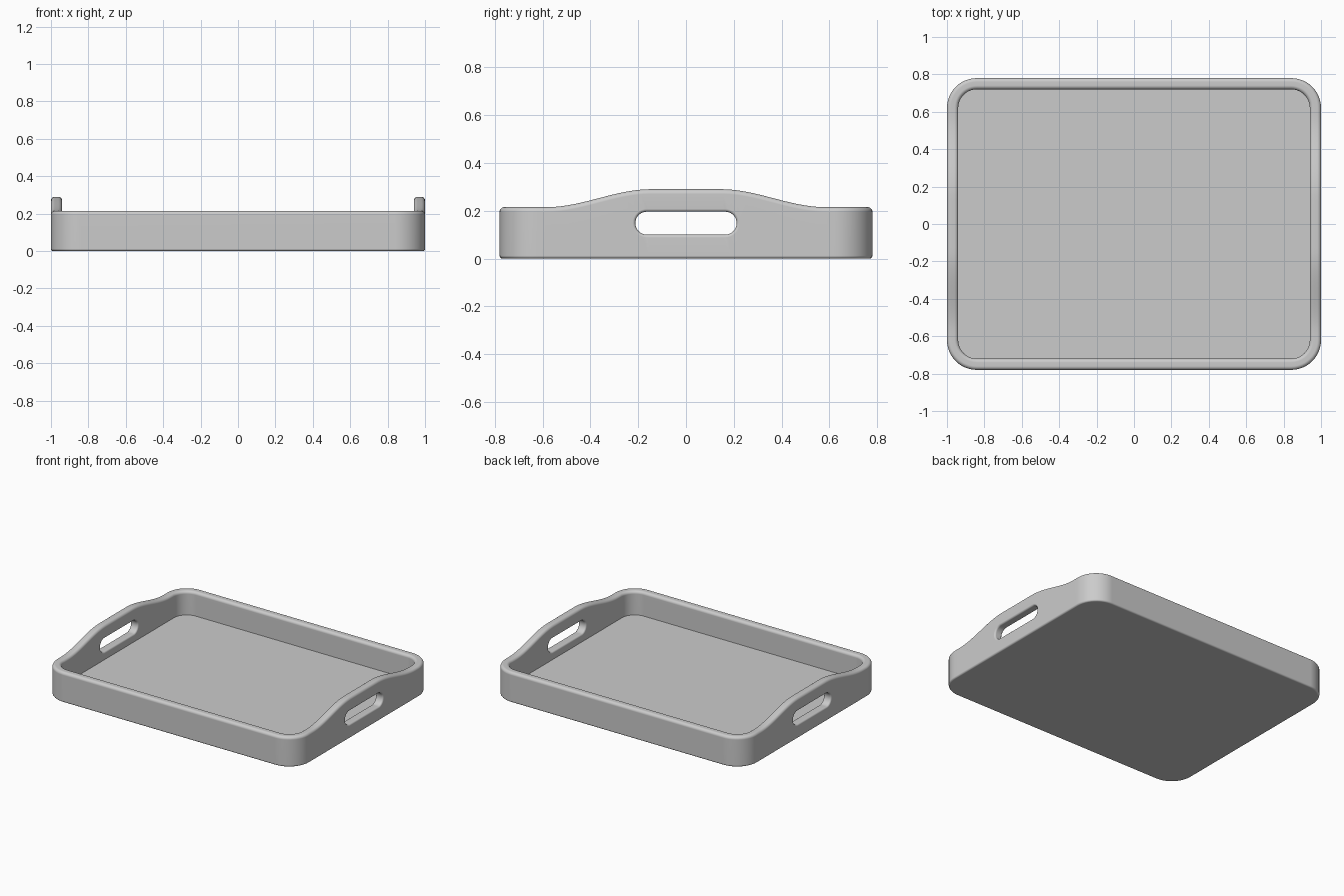
import bpy, bmesh, math

if "Cube" in bpy.data.objects:
    bpy.data.objects.remove(bpy.data.objects["Cube"], do_unlink=True)

HALF_X, HALF_Y, CORNER = 1.0, 0.78, 0.16   # outer outline
WALL, FLOOR = 0.06, 0.045                  # wall and floor thickness
RIM, PEAK = 0.215, 0.29                    # low rim and handle heights
TOP_R, BASE_R = 0.02, 0.012                # edge roundings
SLOT_Z, SLOT_R, SLOT_HALF, SLOT_EDGE = 0.148, 0.048, 0.164, 0.012

grey = bpy.data.materials.new("plain grey")
grey.use_nodes = True
grey.diffuse_color = (0.6, 0.6, 0.6, 1)
grey.node_tree.nodes["Principled BSDF"].inputs["Base Color"].default_value = (0.6, 0.6, 0.6, 1)


def rim_height(y):
    """Rim height along a short side: low at the corners, raised at the handle."""
    t = min(max((0.58 - abs(y)) / (0.58 - 0.15), 0), 1)
    return RIM + (PEAK - RIM) * t * t * (3 - 2 * t)


def outline(inset):
    """Rounded rectangle, counter-clockwise, with dense points on the short sides."""
    cx, cy, r = HALF_X - CORNER, HALF_Y - CORNER, CORNER - inset
    pts = [(HALF_X - inset, -cy + 2 * cy * i / 40) for i in range(1, 40)]
    for sx, sy, start in ((1, 1, 0), (-1, 1, 90)):
        for i in range(13):
            a = math.radians(start + 90 * i / 12)
            pts.append((sx * cx + r * math.cos(a), sy * cy + r * math.sin(a)))
    return pts + [(-x, -y) for x, y in pts]


def arc(inset, z, r, start, end, n=6):
    """Quarter-round points as (inset, z)."""
    return [(inset + r * math.cos(math.radians(start + (end - start) * i / n)),
             z + r * math.sin(math.radians(start + (end - start) * i / n))) for i in range(n + 1)]


def loft(name, rings):
    """Closed solid through a list of equal rings."""
    bm = bmesh.new()
    loops = [[bm.verts.new(p) for p in ring] for ring in rings]
    n = len(loops[0])
    for a, b in zip(loops, loops[1:]):
        for i in range(n):
            j = (i + 1) % n
            bm.faces.new((a[i], a[j], b[j], b[i]))
    bm.faces.new(loops[0][::-1])
    bm.faces.new(loops[-1])
    bmesh.ops.recalc_face_normals(bm, faces=bm.faces)
    mesh = bpy.data.meshes.new(name)
    bm.to_mesh(mesh)
    bm.free()
    obj = bpy.data.objects.new(name, mesh)
    bpy.context.collection.objects.link(obj)
    mesh.materials.append(grey)
    return obj


# Tray: rounded base edge, outer wall, rounded rim, inner wall, floor
rings = [[(x, y, z) for x, y in outline(o)] for o, z in arc(BASE_R, BASE_R, BASE_R, 270, 180)]
rim = arc(TOP_R, -TOP_R, TOP_R, 180, 90) + arc(WALL - TOP_R, -TOP_R, TOP_R, 90, 0)
for inset, dz in rim:
    # Heights follow the outer outline so each cross-section stays upright
    rings.append([(x, y, rim_height(y) + dz) for x, y in outline(inset)])
rings.append([(x, y, FLOOR) for x, y in outline(WALL)])
tray = loft("tray", rings)


def stadium(x, grow):
    """Slot outline in the YZ plane."""
    r, pts = SLOT_R + grow, []
    for side, start in ((1, -90), (-1, 90)):
        for i in range(17):
            a = math.radians(start + 180 * i / 16)
            pts.append((x, side * SLOT_HALF + r * math.cos(a), SLOT_Z + r * math.sin(a)))
    return pts


# Handle slots with rounded edges on both faces of the wall
bpy.context.view_layer.objects.active = tray
for side, label in ((1, "left"), (-1, "right")):
    flare = [(SLOT_EDGE * (1 - math.sin(math.radians(a))),
              SLOT_EDGE * (1 - math.cos(math.radians(a)))) for a in range(0, 91, 18)]
    path = [(-0.01, SLOT_EDGE)] + [(d, g) for g, d in
            ((SLOT_EDGE * (1 - math.sin(math.radians(a))),
              SLOT_EDGE * (1 - math.cos(math.radians(a)))) for a in range(0, 91, 18))]
    path += [(WALL - d, g) for d, g in reversed(path)]
    cutter = loft(label + "_slot_cutter", [stadium(side * (HALF_X - d), g) for d, g in path])
    cutter.hide_render = True
    mod = tray.modifiers.new(label + "_slot", 'BOOLEAN')
    mod.operation, mod.solver, mod.object = 'DIFFERENCE', 'EXACT', cutter
    bpy.ops.object.modifier_apply(modifier=mod.name)
    bpy.data.objects.remove(cutter, do_unlink=True)

# Smooth shading with crisp floor corners
bpy.ops.object.select_all(action='DESELECT')
tray.select_set(True)
bpy.ops.object.shade_smooth_by_angle(angle=math.radians(35))
weighted = tray.modifiers.new("weighted_normals", 'WEIGHTED_NORMAL')
weighted.keep_sharp = True
